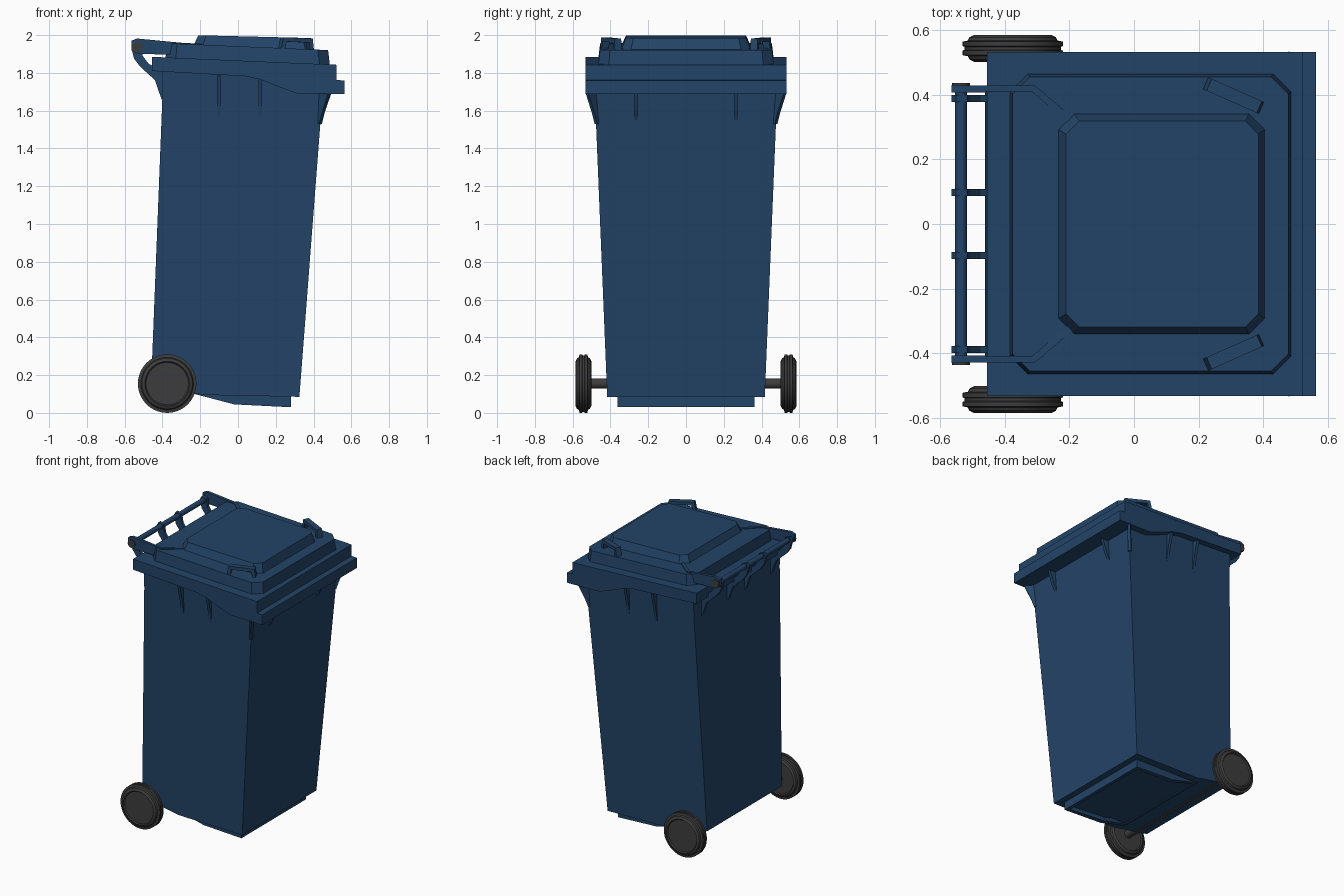
import bpy, bmesh, math
from mathutils import Vector, Matrix

if "Cube" in bpy.data.objects:
    bpy.data.objects.remove(bpy.data.objects["Cube"])


def material(name, rgb):
    m = bpy.data.materials.new(name)
    m.diffuse_color = (*rgb, 1)
    m.use_nodes = True
    m.node_tree.nodes["Principled BSDF"].inputs["Base Color"].default_value = m.diffuse_color
    return m


BLUE = material("dark_blue_plastic", (0.0165, 0.058, 0.137))
GREY = material("dark_grey_rubber", (0.046, 0.046, 0.046))


def finish(name, bm, mat, smooth=False):
    bmesh.ops.recalc_face_normals(bm, faces=bm.faces)
    me = bpy.data.meshes.new(name)
    bm.to_mesh(me)
    bm.free()
    me.materials.append(mat)
    ob = bpy.data.objects.new(name, me)
    bpy.context.collection.objects.link(ob)
    if smooth:
        bpy.ops.object.select_all(action='DESELECT')
        ob.select_set(True)
        bpy.context.view_layer.objects.active = ob
        bpy.ops.object.shade_smooth_by_angle(angle=math.radians(35))
    return ob


def loft(rings):
    """Closed solid through rings of equal point count."""
    bm = bmesh.new()
    vs = [[bm.verts.new(p) for p in r] for r in rings]
    n = len(rings[0])
    for a, b in zip(vs, vs[1:]):
        for i in range(n):
            j = (i + 1) % n
            bm.faces.new((a[i], a[j], b[j], b[i]))
    bm.faces.new(vs[0])
    bm.faces.new(vs[-1][::-1])
    bmesh.ops.recalc_face_normals(bm, faces=bm.faces)
    return bm


def side_prism(pts, y0, y1):
    return loft([[(x, y, z) for x, z in pts] for y in (y0, y1)])


def octagon(x0, x1, w, c, z, slope):
    pts = [(x0 + c, -w), (x1 - c, -w), (x1, -w + c), (x1, w - c),
           (x1 - c, w), (x0 + c, w), (x0, w - c), (x0, -w + c)]
    return [(x, y, z + slope * x) for x, y in pts]


def cylinder_y(name, x, z, r, y0, y1, mat, seg=24):
    bm = loft([[(x + r * math.cos(2 * math.pi * i / seg), y,
                 z + r * math.sin(2 * math.pi * i / seg)) for i in range(seg)]
               for y in (y0, y1)])
    return finish(name, bm, mat, True)


def half_width(z):
    return 0.417 + 0.041 * (z - 0.085)


# Tapered body, side profile with wider walls towards the top
profile = [(0.325, 0.085), (-0.18, 0.095), (-0.46, 0.15), (-0.40, 1.68),
           (-0.40, 1.83), (0.455, 1.78)]
finish("body", loft([[(x, s * half_width(z), z) for x, z in profile]
                     for s in (-1, 1)]), BLUE)

# Base skid with recessed underside
bm = side_prism([(0.28, 0.03), (-0.02, 0.045), (-0.23, 0.10), (-0.23, 0.135),
                 (0.28, 0.11)], -0.362, 0.362)
bottom = [f for f in bm.faces if f.normal.z < -0.8]
bmesh.ops.inset_region(bm, faces=bottom, thickness=0.035, depth=0)
bmesh.ops.inset_region(bm, faces=bottom, thickness=0.004, depth=-0.025)
finish("base_skid", bm, BLUE)

# Rim lip with the dropped front, and the lid edge above it
finish("rim", side_prism([(-0.455, 1.83), (-0.455, 1.81), (0.0, 1.79),
                          (0.12, 1.765), (0.22, 1.725), (0.31, 1.692),
                          (0.563, 1.688), (0.563, 1.76), (0.50, 1.763)],
                         -0.532, 0.532), BLUE)
finish("lid_edge", side_prism([(-0.455, 1.885), (-0.455, 1.81), (0.522, 1.755),
                               (0.522, 1.843)], -0.532, 0.532), BLUE)

# Lid tiers
finish("lid_step", loft([octagon(-0.385, 0.487, 0.465, 0.055, 1.855, -0.043),
                         octagon(-0.375, 0.477, 0.455, 0.053, 1.941, -0.043)]), BLUE)
finish("lid_panel", loft([octagon(-0.238, 0.407, 0.345, 0.05, 1.93, -0.043),
                          octagon(-0.21, 0.385, 0.318, 0.04, 1.994, -0.025)]), BLUE)

# Two angled grab handles on the lid
arch = [(-0.098, -0.03), (-0.085, 0.052), (0.085, 0.052), (0.098, -0.03),
        (0.075, -0.03), (0.066, 0.030), (-0.066, 0.030), (-0.075, -0.03)]
for s, side in ((-1, "right"), (1, "left")):
    bm = side_prism(arch, -0.02, 0.02)
    tilt = Matrix.Rotation(math.radians(2.5), 4, 'Y')
    turn = Matrix.Rotation(math.radians(-24 * s), 4, 'Z')
    bmesh.ops.transform(bm, verts=bm.verts, matrix=Matrix.Translation(
        (0.308, 0.397 * s, 1.933)) @ turn @ tilt)
    finish("lid_handle_" + side, bm, BLUE)

# Rear push bar with grey end caps
cylinder_y("push_bar", -0.535, 1.935, 0.018, -0.42, 0.42, BLUE)
for s, side in ((-1, "right"), (1, "left")):
    cylinder_y("bar_cap_" + side, -0.535, 1.935, 0.028, s * 0.428, s * 0.436, GREY)

    # Bent arm from the bar to the lid panel
    path = [(-0.565, 0.418, 1.945, 0.025), (-0.535, 0.418, 1.942, 0.04),
            (-0.31, 0.418, 1.927, 0.033), (-0.19, 0.315, 1.92, 0.033)]
    rings = []
    for i, (x, y, z, h) in enumerate(path):
        dx, dy = ((0.0, 0.011), (0.0, 0.011), (0.004, 0.01), (0.008, 0.008))[i]
        rings.append([(x - dx, s * (y - dy), z - h), (x + dx, s * (y + dy), z - h),
                      (x + dx, s * (y + dy), z + h), (x - dx, s * (y - dy), z + h)])
    finish("bar_arm_" + side, loft(rings), BLUE)

# Curved hinge brackets under the bar
bracket = [(-0.55, 1.96), (-0.565, 1.935), (-0.55, 1.875), (-0.52, 1.835),
           (-0.44, 1.762), (-0.405, 1.66), (-0.395, 1.66), (-0.395, 1.82),
           (-0.44, 1.83), (-0.475, 1.85), (-0.505, 1.89), (-0.515, 1.95)]
for i, y in enumerate((-0.388, -0.097, 0.097, 0.388)):
    finish("hinge_bracket_%d" % i, side_prism(bracket, y - 0.011, y + 0.011), BLUE)


# Gussets below the rim: start point on the wall, outward direction, heights
def gusset(name, origin, angle, top, bottom, reach_top, reach_low):
    bm = side_prism([(-0.04, top), (reach_top, top), (reach_low, (top + 2 * bottom) / 3),
                     (0.0, bottom), (-0.04, bottom)], -0.01, 0.01)
    bmesh.ops.transform(bm, verts=bm.verts, matrix=Matrix.Translation(
        (*origin, 0)) @ Matrix.Rotation(math.radians(angle), 4, 'Z'))
    finish(name, bm, BLUE)


for s, side in ((-1, "right"), (1, "left")):
    for i, x in enumerate((-0.10, 0.118)):
        gusset("side_rib_%s_%d" % (side, i), (x, s * 0.479), 90 * s,
               1.785, 1.57, 0.045, 0.012)
    gusset("front_rib_" + side, (0.437, s * 0.265), 0, 1.70, 1.55, 0.06, 0.025)
    gusset("corner_rib_" + side, (0.437, s * 0.477), 45 * s, 1.70, 1.53, 0.07, 0.02)

# Axle and grooved wheels
cylinder_y("axle", -0.375, 0.155, 0.027, -0.52, 0.52, GREY)
tyre = [(-0.034, 0.0), (-0.034, 0.112), (-0.042, 0.118), (-0.034, 0.134),
        (-0.024, 0.139), (-0.021, 0.155), (-0.007, 0.155), (-0.005, 0.149),
        (0.005, 0.149), (0.007, 0.155), (0.021, 0.155), (0.024, 0.139),
        (0.034, 0.134), (0.042, 0.118), (0.034, 0.112), (0.034, 0.0)]
for s, side in ((-1, "right"), (1, "left")):
    bm = bmesh.new()
    vs = [bm.verts.new((0, y, r)) for y, r in tyre]
    es = [bm.edges.new(p) for p in zip(vs, vs[1:])]
    bmesh.ops.spin(bm, geom=vs + es, cent=(0, 0, 0), axis=(0, 1, 0),
                   angle=2 * math.pi, steps=40)
    bmesh.ops.remove_doubles(bm, verts=bm.verts, dist=0.0005)
    bmesh.ops.translate(bm, verts=bm.verts, vec=Vector((-0.375, s * 0.543, 0.155)))
    finish("wheel_" + side, bm, GREY, True)
